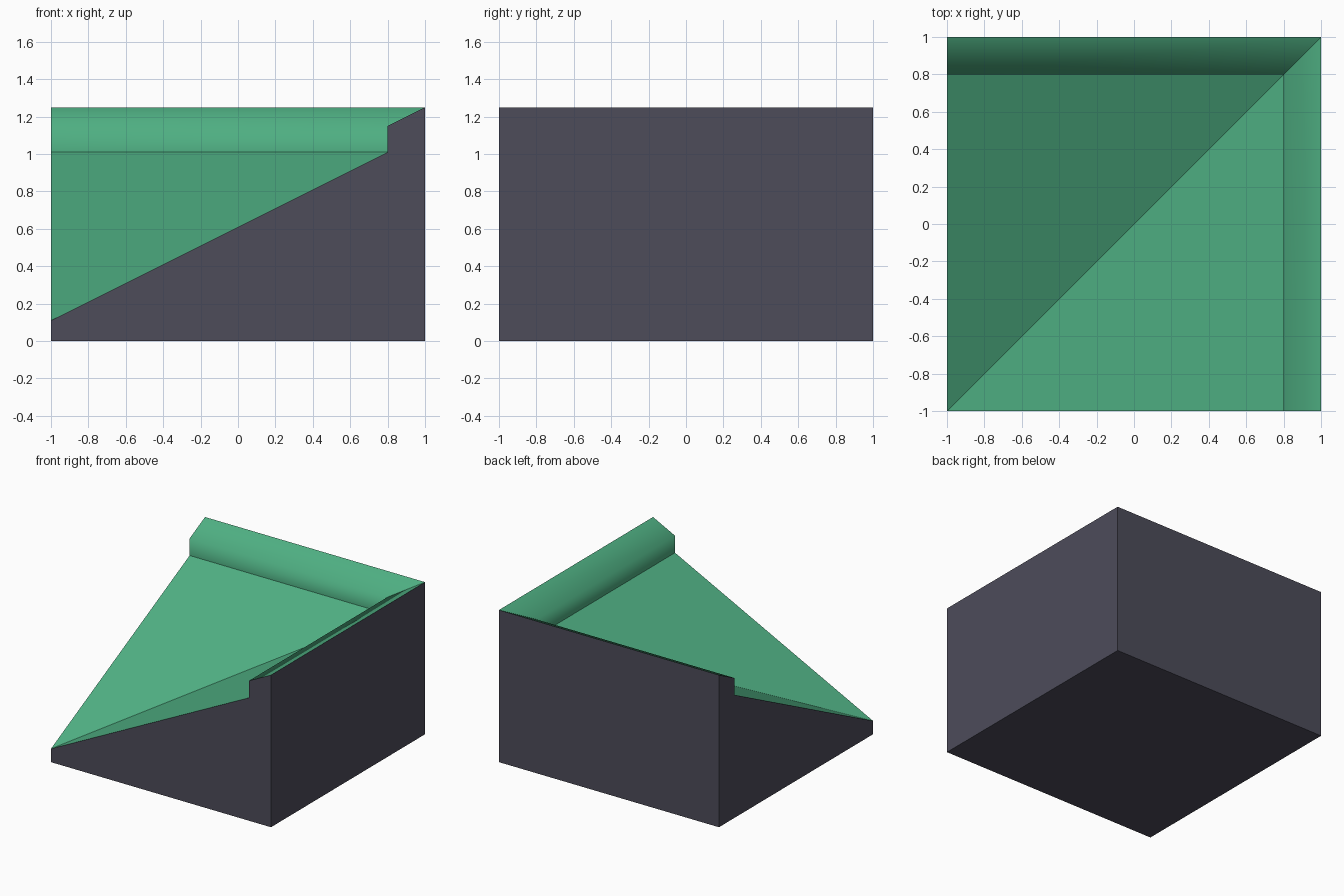
import bpy, bmesh

if "Cube" in bpy.data.objects:
    bpy.data.objects.remove(bpy.data.objects["Cube"])


def material(name, rgb):
    m = bpy.data.materials.new(name)
    m.diffuse_color = (*rgb, 1.0)
    m.use_nodes = True
    m.node_tree.nodes["Principled BSDF"].inputs["Base Color"].default_value = m.diffuse_color
    return m


green = material("green roof", (0.078, 0.43, 0.225))
dark = material("dark wall", (0.074, 0.072, 0.102))

# roof profile (distance, height): slope, step, ridge strip
profile = [(-1, 0.11), (0.8, 1.01), (0.8, 1.15), (1, 1.25)]

bm = bmesh.new()


def face(points, mat, smooth=False):
    f = bm.faces.new([bm.verts.new(p) for p in points])
    f.material_index = mat
    f.smooth = smooth


# two mirrored wings meeting in a diagonal valley
for swap in (False, True):
    def place(p):
        return (p[1], p[0], p[2]) if swap else p

    for i in range(len(profile) - 1):
        (a, za), (b, zb) = profile[i], profile[i + 1]
        quad = [(-1, a, za), (a, a, za), (b, b, zb), (-1, b, zb)]
        if a == -1:
            quad.pop(0)  # the slope narrows to the low corner
        face([place(p) for p in quad], 0, i > 0)

    # stepped end wall and tall outer wall
    face([place(p) for p in [(-1, -1, 0), (-1, 1, 0)]
          + [(-1, t, z) for t, z in reversed(profile)]], 1)
    face([place(p) for p in [(-1, 1, 0), (1, 1, 0), (1, 1, 1.25), (-1, 1, 1.25)]], 1)

# underside
face([(-1, -1, 0), (1, -1, 0), (1, 1, 0), (-1, 1, 0)], 1)

bmesh.ops.remove_doubles(bm, verts=bm.verts, dist=1e-4)
bmesh.ops.recalc_face_normals(bm, faces=bm.faces)

# only the lip between step and strip is shaded smooth
for e in bm.edges:
    lip = all(abs(v.co.z - 1.15) < 1e-3 for v in e.verts)
    e.smooth = lip and all(f.smooth for f in e.link_faces)

mesh = bpy.data.meshes.new("valley_roof_corner")
bm.to_mesh(mesh)
bm.free()
mesh.materials.append(green)
mesh.materials.append(dark)
bpy.context.collection.objects.link(bpy.data.objects.new("valley_roof_corner", mesh))
